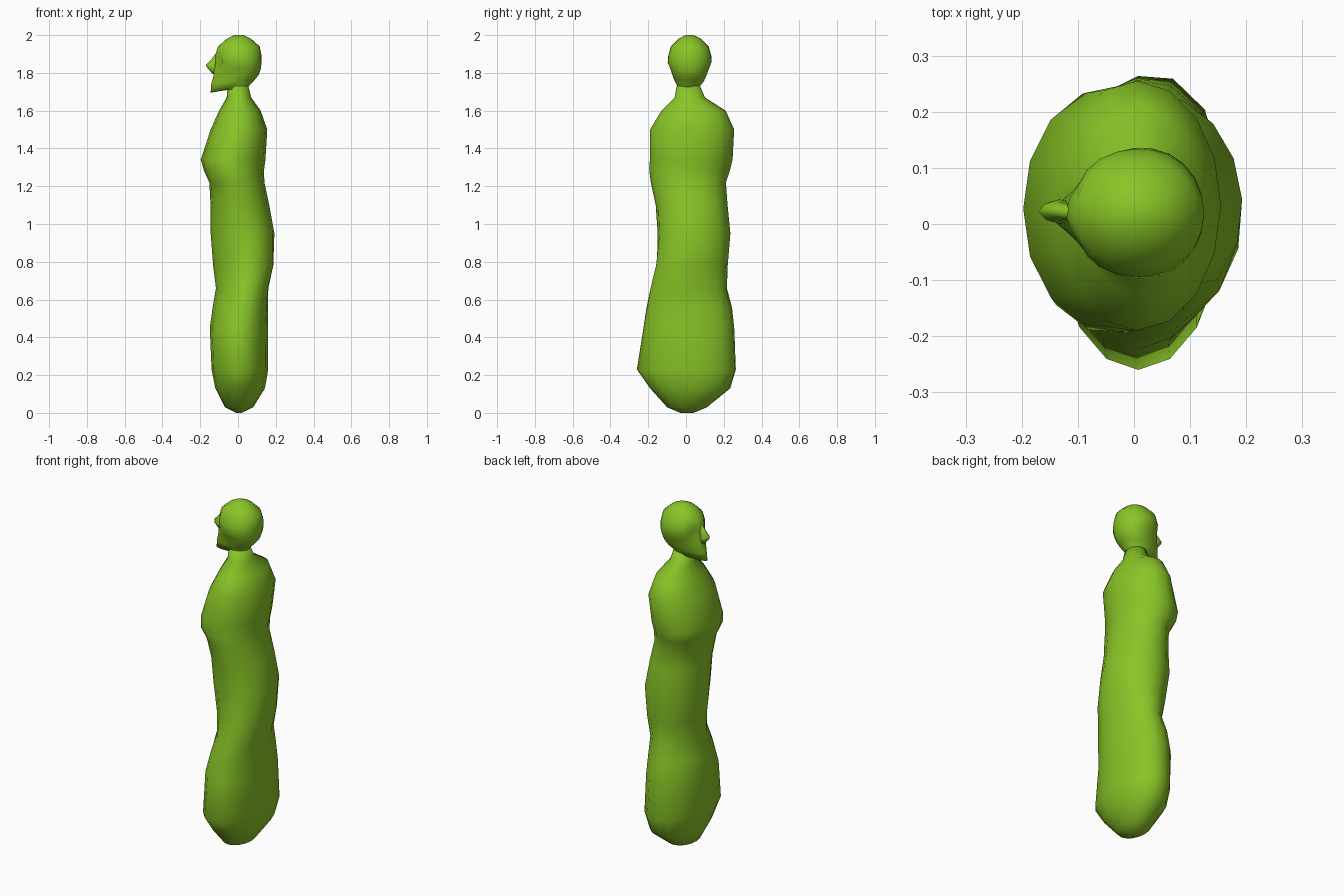
import bpy
import bmesh
from math import sin, cos, pi, exp, radians

default_cube = bpy.data.objects.get("Cube")
if default_cube:
    bpy.data.objects.remove(default_cube, do_unlink=True)

# One green for the whole figure
green = bpy.data.materials.new("lime green")
green.use_nodes = True
green.diffuse_color = (0.25, 0.56, 0.02, 1)
shader = green.node_tree.nodes["Principled BSDF"]
shader.inputs["Base Color"].default_value = green.diffuse_color
shader.inputs["Roughness"].default_value = 0.8


def bump(value, centre, width):
    """Soft falloff used for dents and folds."""
    return exp(-((value - centre) / width) ** 2)


def loft(name, rings, sides, shape=None):
    """Skin closed oval rings; each is (height, low x, high x, low y, high y, front drop, front pinch)."""
    bm = bmesh.new()
    loops = []
    for ring in rings:
        z, x_low, x_high, y_low, y_high, *extra = ring
        drop, pinch = extra if extra else (0, 0)
        centre_x, centre_y = (x_low + x_high) / 2, (y_low + y_high) / 2
        half_x, half_y = (x_high - x_low) / 2, (y_high - y_low) / 2
        loop = []
        for step in range(sides):
            angle = 2 * pi * step / sides
            forward = (1 - cos(angle)) / 2
            x = half_x * cos(angle)
            y = half_y * sin(angle) * (1 - pinch * forward)
            height = z - drop * forward
            if shape:
                x, y = shape(x, y, height, angle)
            loop.append(bm.verts.new((centre_x + x, centre_y + y, height)))
        loops.append(loop)
    for lower, upper in zip(loops, loops[1:]):
        for step in range(sides):
            after = (step + 1) % sides
            bm.faces.new((lower[step], lower[after], upper[after], upper[step]))
    bm.faces.new(loops[0][::-1])
    bm.faces.new(loops[-1])
    bmesh.ops.recalc_face_normals(bm, faces=bm.faces)
    mesh = bpy.data.meshes.new(name)
    bm.to_mesh(mesh)
    bm.free()
    mesh.materials.append(green)
    for face in mesh.polygons:
        face.use_smooth = True
    part = bpy.data.objects.new(name, mesh)
    bpy.context.collection.objects.link(part)
    return part


# Robe folds: direction, height, spread, swell (negative draws in)
FOLDS = [
    (225, .68, .14, -.2),
    (135, .68, .12, -.18),
    (315, .75, .2, .17),
    (45, .3, .22, .15),
    (225, 1.28, .05, .12),
    (135, 1.28, .05, .12),
]


def robe_folds(x, y, height, angle):
    """Swell or draw in the corners of the robe."""
    scale = 1
    for direction, level, spread, swell in FOLDS:
        corner = max(0, cos(angle - radians(direction))) ** 4
        scale += swell * corner * bump(height, level, spread)
    return x * scale, y * scale


def face_shape(x, y, height, angle):
    """Press in the two eye sockets and the mouth."""
    socket = bump(abs(angle - pi), 0.5, 0.25) * bump(height, 1.86, 0.03)
    mouth = bump(angle, pi, 0.5) * bump(height, 1.775, 0.015)
    return x + 0.025 * socket + 0.008 * mouth, y


# Robed body, from the rounded base to the neck
loft("robed_body", [
    (0, -.01, .02, -.03, .04),
    (.03, -.07, .08, -.1, .11),
    (.13, -.12, .14, -.19, .23),
    (.23, -.14, .155, -.26, .255),
    (.45, -.15, .155, -.225, .25),
    (.56, -.14, .155, -.21, .245),
    (.66, -.13, .155, -.185, .225),
    (.78, -.14, .18, -.152, .225),
    (.95, -.145, .19, -.147, .235),
    (1.1, -.145, .165, -.16, .22),
    (1.22, -.15, .14, -.185, .21),
    (1.28, -.17, .137, -.188, .225),
    (1.34, -.195, .145, -.19, .245),
    (1.5, -.145, .155, -.19, .255),
    (1.6, -.1, .12, -.13, .21),
    (1.67, -.06, .07, -.06, .1),
    (1.73, -.055, .055, -.05, .075),
], 16, robe_folds)

# Head with a jutting, narrow chin
loft("head", [
    (1.715, -.055, .05, -.04, .065),
    (1.73, -.145, .058, -.056, .08, .035, .55),
    (1.765, -.142, .09, -.08, .115, .025, .5),
    (1.79, -.138, .11, -.093, .13, .01, .45),
    (1.82, -.13, .12, -.102, .14, 0, .35),
    (1.855, -.125, .125, -.11, .148, 0, .2),
    (1.89, -.122, .125, -.1, .14, 0, .1),
    (1.94, -.105, .115, -.08, .12),
    (1.98, -.06, .07, -.04, .08),
    (2, -.02, .03, 0, .04),
], 24, face_shape)

# Pointed nose under the brow
loft("nose", [
    (1.795, -.135, -.1, .01, .035),
    (1.83, -.165, -.1, 0, .044),
    (1.842, -.17, -.1, .005, .04),
    (1.87, -.142, -.1, .008, .036),
    (1.9, -.12, -.1, .012, .03),
], 8)
